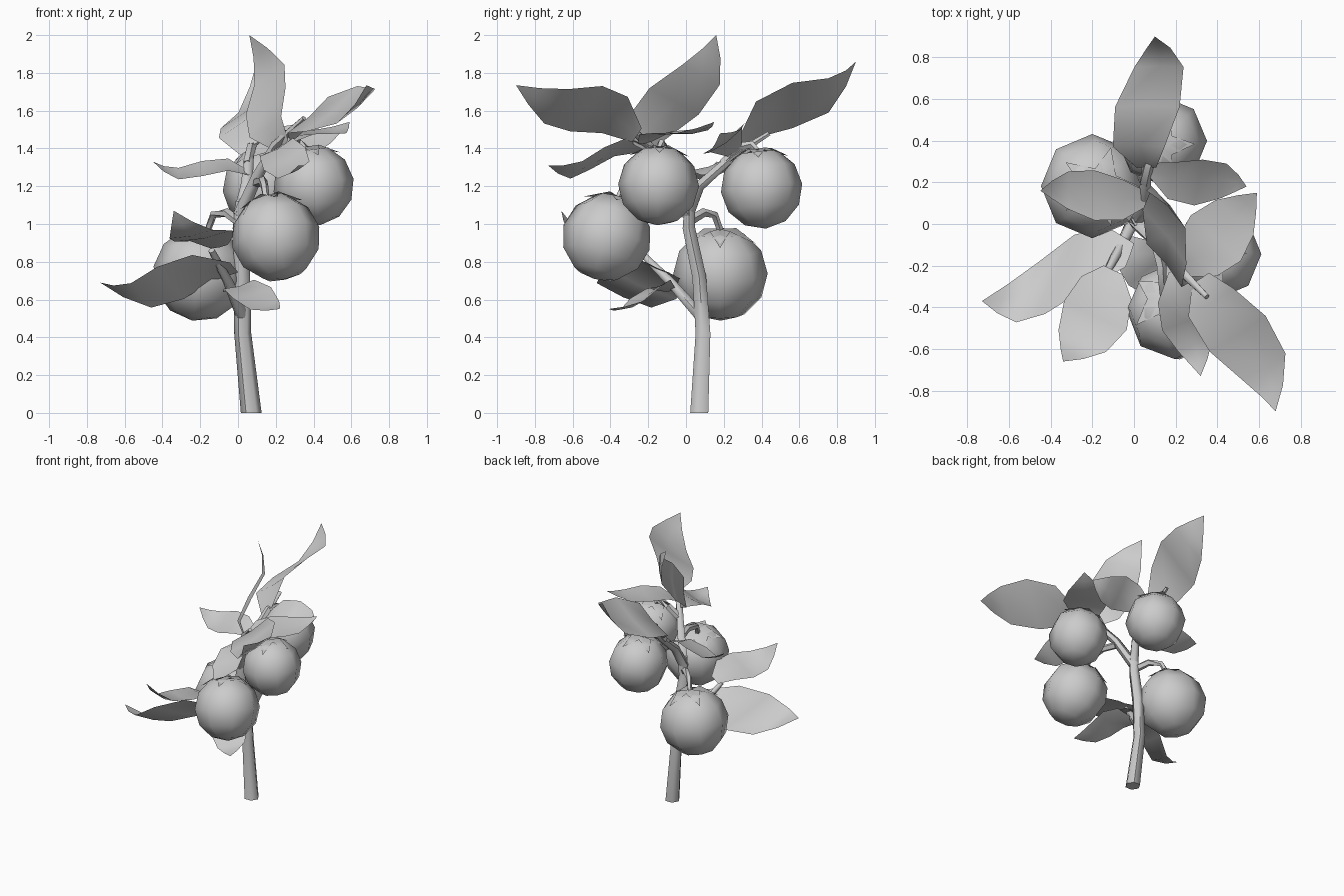
import bpy, bmesh, math
from mathutils import Vector

cube = bpy.data.objects.get("Cube")
if cube:
    bpy.data.objects.remove(cube, do_unlink=True)

grey = bpy.data.materials.new("plain_grey")
grey.use_nodes = True
colour = (0.6, 0.6, 0.6, 1)
grey.diffuse_color = colour
grey.node_tree.nodes["Principled BSDF"].inputs["Base Color"].default_value = colour


def finish(bm, name, angle=60):
    """Turn a bmesh into a smooth-shaded object."""
    mesh = bpy.data.meshes.new(name)
    bm.to_mesh(mesh)
    bm.free()
    mesh.materials.append(grey)
    obj = bpy.data.objects.new(name, mesh)
    bpy.context.collection.objects.link(obj)
    bpy.ops.object.select_all(action="DESELECT")
    obj.select_set(True)
    bpy.context.view_layer.objects.active = obj
    bpy.ops.object.shade_smooth_by_angle(angle=math.radians(angle))
    return obj


def tube(name, points, radii, sides=6):
    """Tapered tube through a path, closed at both ends."""
    bm = bmesh.new()
    pts = [Vector(p) for p in points]
    rings = []
    for i, p in enumerate(pts):
        d = (pts[min(i + 1, len(pts) - 1)] - pts[max(i - 1, 0)]).normalized()
        if i == 0 and p.z == 0:
            d = Vector((0, 0, 1))
        u = (Vector((1, 0, 0)) - d * d.x).normalized()
        v = d.cross(u)
        angles = [math.tau * k / sides for k in range(sides)]
        rings.append([bm.verts.new(p + radii[i] * (u * math.cos(a) + v * math.sin(a))) for a in angles])
    for a, b in zip(rings, rings[1:]):
        for k in range(sides):
            n = (k + 1) % sides
            bm.faces.new((a[k], a[n], b[n], b[k]))
    bm.faces.new(rings[0][::-1])
    bm.faces.new(rings[-1])
    return finish(bm, name)


def leaf(name, base, middle, tip, half, wave=0.08):
    """Pointed blade: arches up near the base, dips, then flicks up at the tip."""
    base, middle, tip, half = map(Vector, (base, middle, tip, half))
    ctrl = 2 * middle - (base + tip) / 2
    normal = (tip - base).cross(half).normalized()
    if normal.z < 0:
        normal.negate()
    swing = normal * wave * (tip - base).length
    bm = bmesh.new()
    rows = []
    for t, w in ((0, 0.3), (0.22, 0.8), (0.48, 1), (0.72, 0.76), (0.88, 0.36)):
        c = base * (1 - t) ** 2 + ctrl * 2 * t * (1 - t) + tip * t * t + swing * math.sin(math.tau * t)
        rows.append([bm.verts.new(c + half * w * s - normal * 0.015 * w * (s == 0)) for s in (-1, 0, 1)])
    for a, b in zip(rows, rows[1:]):
        for k in range(2):
            bm.faces.new((a[k], a[k + 1], b[k + 1], b[k]))
    end = bm.verts.new(tip)
    for k in range(2):
        bm.faces.new((rows[-1][k], rows[-1][k + 1], end))
    return finish(bm, name)


def fruit(name, centre, radius, path):
    """Faceted round fruit hanging from a stalk, with a five-pointed calyx."""
    centre = Vector(centre)
    axis = (Vector(path[-1]) - centre).normalized()
    turn = Vector((0, 0, 1)).rotation_difference(axis)
    bm = bmesh.new()
    bmesh.ops.create_uvsphere(bm, u_segments=8, v_segments=6, radius=radius * 1.03)
    for v in bm.verts:
        if v.co.z > radius:
            v.co.z *= 0.9
        v.co = centre + turn @ v.co
    finish(bm, name)

    bm = bmesh.new()

    def on_skin(a, polar, lift):
        r = radius * lift
        p = Vector((math.sin(polar) * math.cos(a), math.sin(polar) * math.sin(a), math.cos(polar)))
        return bm.verts.new(centre + turn @ (p * r))

    top = on_skin(0, 0, 1.0)
    for k in range(5):
        a = math.tau * k / 5
        left, right = on_skin(a - 0.628, 0.36, 1.06), on_skin(a + 0.628, 0.36, 1.06)
        point = on_skin(a, 0.85, 1.08)
        bm.faces.new((top, left, point, right))
    bmesh.ops.remove_doubles(bm, verts=bm.verts, dist=0.001)
    finish(bm, name + "_calyx", 30)
    tube(name + "_stalk", path, [0.027, 0.025, 0.021, 0.018], 5)


# Main stem and the branches
tube("main_stem",
     [(0.07, 0.07, 0), (0.025, 0.09, 0.42), (0.022, 0.07, 0.72), (0.01, 0.015, 0.98), (0.02, 0.02, 1.12)],
     [0.055, 0.045, 0.042, 0.038, 0.032])
tube("back_branch",
     [(0.01, 0.01, 1.05), (0.045, 0.07, 1.2), (0.06, 0.25, 1.36), (0.06, 0.44, 1.48)],
     [0.036, 0.032, 0.024, 0.014])
tube("front_branch",
     [(0.01, 0.01, 1.05), (0.1, -0.08, 1.25), (0.2, -0.2, 1.42), (0.35, -0.35, 1.56)],
     [0.036, 0.03, 0.026, 0.014])
tube("low_branch",
     [(0.02, 0.07, 0.52), (-0.05, -0.08, 0.69), (-0.14, -0.25, 0.86)],
     [0.034, 0.028, 0.018])

# Fruits on their stalks
fruit("front_fruit", (0.2, -0.42, 0.93), 0.23,
      [(0.1, -0.08, 1.22), (0.13, -0.2, 1.23), (0.14, -0.33, 1.2), (0.15, -0.36, 1.13)])
fruit("left_fruit", (0.4, -0.145, 1.205), 0.208,
      [(0.16, -0.14, 1.34), (0.24, -0.12, 1.41), (0.33, -0.13, 1.43), (0.37, -0.14, 1.39)])
fruit("low_fruit", (-0.2, 0.182, 0.735), 0.243,
      [(0.01, 0.01, 1.01), (-0.06, 0.09, 1.06), (-0.13, 0.15, 1.05), (-0.16, 0.18, 0.97)])
fruit("back_fruit", (0.135, 0.4, 1.19), 0.21,
      [(0.05, 0.2, 1.32), (0.07, 0.28, 1.41), (0.1, 0.35, 1.42), (0.12, 0.38, 1.38)])

# Leaves on the low branch
leaf("low_right_leaf", (-0.02, -0.15, 0.77), (-0.37, -0.25, 0.68), (-0.73, -0.37, 0.69), (-0.07, -0.19, 0.085))
leaf("low_front_leaf", (-0.1, -0.22, 0.88), (-0.19, -0.45, 0.935), (-0.34, -0.66, 1.07), (0.15, -0.07, 0.03))
leaf("low_left_leaf", (-0.05, -0.08, 0.65), (0.08, -0.22, 0.63), (0.22, -0.41, 0.55), (0.1, 0.08, 0.03))

# Leaves on the back branch
leaf("tall_back_leaf", (0.06, 0.27, 1.4), (0.07, 0.58, 1.63), (0.1, 0.9, 1.86), (0.155, 0, 0.12), 0.095)
leaf("small_back_leaf", (0.08, 0.26, 1.38), (0.32, 0.2, 1.45), (0.54, 0.18, 1.48), (0.02, 0.11, 0.08))
leaf("right_leaf", (0.06, 0.12, 1.27), (-0.2, 0.14, 1.29), (-0.45, 0.16, 1.33), (0, 0.12, 0.04))

# Leaves on the front branch
leaf("top_leaf", (0.24, -0.24, 1.4), (0.15, -0.05, 1.66), (0.06, 0.16, 2.0), (0.105, -0.13, 0.07), 0.095)
leaf("big_front_leaf", (0.32, -0.26, 1.47), (0.51, -0.54, 1.61), (0.68, -0.9, 1.735), (0.135, 0.085, 0.12), 0.075)
leaf("drooping_leaf", (0.2, -0.22, 1.4), (0.25, -0.48, 1.34), (0.32, -0.73, 1.31), (0.11, 0.04, 0.06))
leaf("left_leaf", (0.24, -0.22, 1.43), (0.4, -0.06, 1.49), (0.59, 0.15, 1.54), (0.12, -0.11, -0.01), 0.05)
